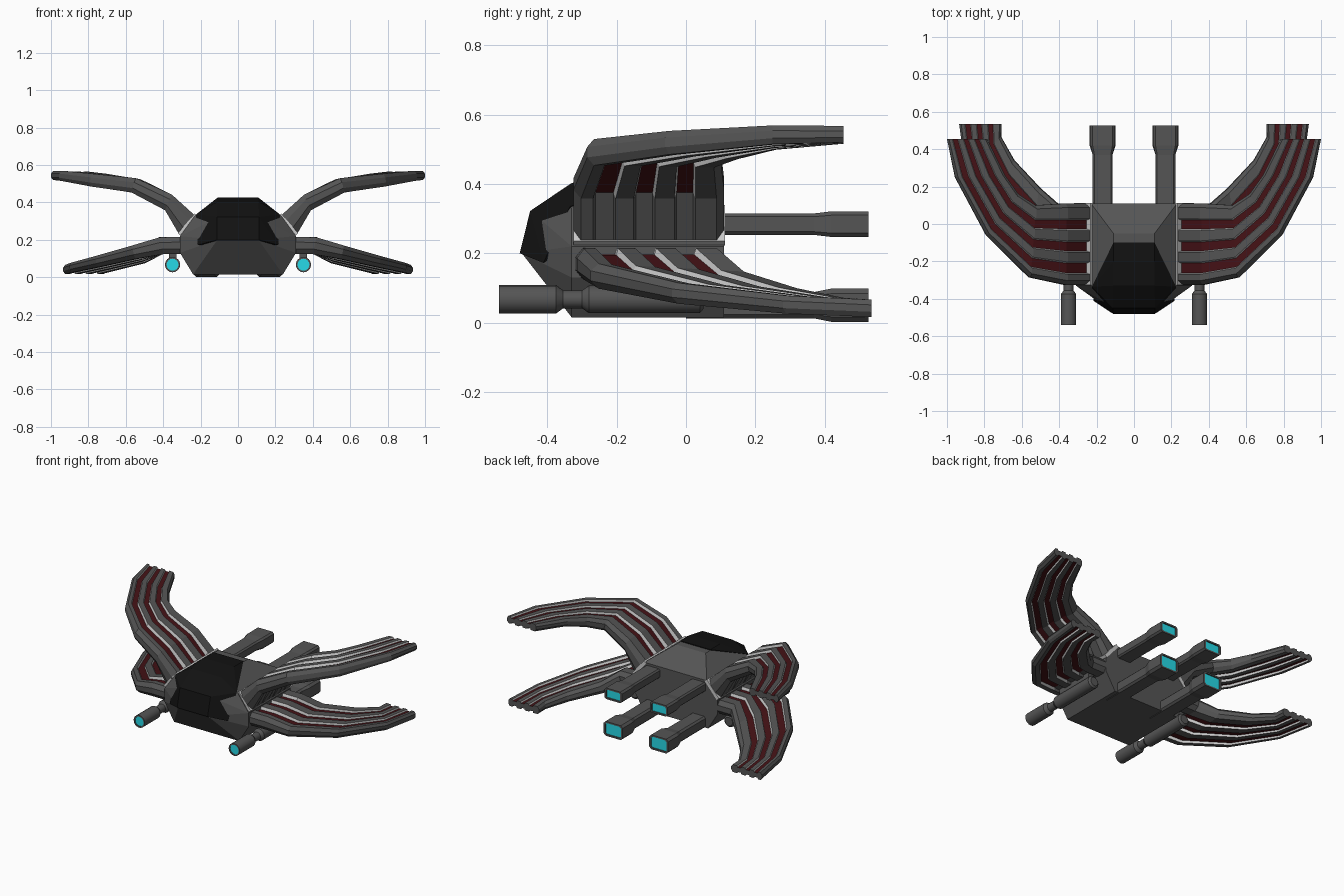
import bpy, bmesh, math
from mathutils import Vector

if "Cube" in bpy.data.objects:
    bpy.data.objects.remove(bpy.data.objects["Cube"])


def material(name, rgb):
    m = bpy.data.materials.new(name)
    m.diffuse_color = (*rgb, 1)
    m.use_nodes = True
    m.node_tree.nodes["Principled BSDF"].inputs["Base Color"].default_value = m.diffuse_color
    return m


GREY = material("hull_grey", (0.09, 0.09, 0.09))
RED = material("dark_red", (0.06, 0.006, 0.008))
WHITE = material("pale_trim", (0.75, 0.75, 0.75))
BLACK = material("glass", (0.006, 0.006, 0.006))
CYAN = material("glow", (0.02, 0.7, 0.8))


def finish(bm, name, mats, mirror=True, smooth=False):
    bmesh.ops.recalc_face_normals(bm, faces=bm.faces)
    me = bpy.data.meshes.new(name)
    bm.to_mesh(me)
    bm.free()
    ob = bpy.data.objects.new(name, me)
    bpy.context.collection.objects.link(ob)
    for m in mats:
        me.materials.append(m)
    if smooth:
        bpy.ops.object.select_all(action='DESELECT')
        ob.select_set(True)
        bpy.context.view_layer.objects.active = ob
        bpy.ops.object.shade_smooth_by_angle(angle=math.radians(30))
    if mirror:
        ob.modifiers.new("mirror", 'MIRROR')
    return ob


def hull(name, half_points, mat):
    """Convex solid from points given on the +x side."""
    bm = bmesh.new()
    for x, y, z in half_points:
        for s in (1, -1):
            bm.verts.new((s * x, y, z))
    bmesh.ops.convex_hull(bm, input=bm.verts)
    bmesh.ops.dissolve_limit(bm, angle_limit=0.02, verts=bm.verts, edges=bm.edges)
    return finish(bm, name, [mat], mirror=False)


def loft(name, rings, mats, pick=lambda span, seg: 0, smooth=False):
    """Skin closed rings, cap both ends; pick gives the material slot."""
    bm = bmesh.new()
    vs = [[bm.verts.new(p) for p in r] for r in rings]
    n = len(vs[0])
    for i in range(len(vs) - 1):
        for j in range(n):
            k = (j + 1) % n
            f = bm.faces.new((vs[i][j], vs[i][k], vs[i + 1][k], vs[i + 1][j]))
            f.material_index = pick(i, j)
    for r in (vs[0], vs[-1]):
        bm.faces.new(r)
    return finish(bm, name, mats, smooth=smooth)


# Fuselage with pointed nose and sloping rear deck
side = [(.24, .015), (.31, .13), (.31, .22), (.23, .33)]
body = [(x, y, z) for y in (-.33, .11) for x, z in side]
body += [(.11, -.05, .42), (.11, -.2, .42), (.11, -.33, .397),
         (.11, -.444, .318), (.11, -.474, .20)]
hull("fuselage", body, GREY)

# Dark canopy
hull("canopy", [(.11, -.10, .425), (.11, -.2, .425), (.11, -.33, .403), (.225, -.335, .335),
                (.112, -.45, .322), (.112, -.48, .20), (.215, -.412, .172),
                (.10, -.10, .38), (.15, -.33, .25)], BLACK)

# Pale root plates between fuselage and upper wings
plate = [(.305, .222), (.322, .235), (.232, .34), (.215, .327)]
loft("wing_root_plate", [[(x, y, z) for x, z in plate] for y in (-.325, .113)], [WHITE])

# Wing cross-section: chord position, height, material of the segment that follows
top = [(0, .4, 0), (.05, 1, 0)]
for a, b in ((.13, .28), (.40, .54), (.67, .81)):
    top += [(a, 1, 2), (a + .015, .6, 1), (b - .015, .6, 2), (b, 1, 0)]
top += [(.95, 1, 0), (1, .4, 0)]
N = len(top)
seg_mat = [p[2] for p in top]
seg_mat += seg_mat[-2::-1] + [0]


def wing(name, stations):
    rings = []
    for i, (lead, trail, nx, nz) in enumerate(stations):
        L, T, n = Vector(lead), Vector(trail), Vector((nx, 0, nz))
        ring = [L.lerp(T, t) + n * h for t, h, _ in top]
        for t, h, _ in reversed(top):
            h = 1 if i == 0 and h == .6 else h
            ring.append(L.lerp(T, t) - n * h)
        rings.append(ring)
    loft(name, rings, [GREY, RED, WHITE],
         lambda i, j: 0 if (i == 0 and j >= N) else seg_mat[j])


# leading point, trailing point, half-thickness vector (x, z)
wing("upper_wing", [
    ((.272, -.325, .28), (.272, .11, .28), -.045, .047),
    ((.372, -.325, .40), (.372, .11, .40), -.018, .042),
    ((.56, -.285, .492), (.53, .10, .485), -.012, .038),
    ((.79, -.06, .520), (.62, .16, .505), -.006, .034),
    ((.957, .25, .543), (.69, .26, .525), -.003, .027),
    ((1.0, .455, .544), (.785, .455, .54), 0, .024)])
wing("lower_wing", [
    ((.29, -.32, .17), (.29, .11, .17), 0, .045),
    ((.41, -.315, .168), (.41, .11, .17), .01, .045),
    ((.56, -.275, .135), (.50, .19, .11), .008, .036),
    ((.76, -.04, .085), (.64, .34, .068), .005, .03),
    ((.90, .28, .052), (.71, .465, .045), .002, .026),
    ((.935, .535, .041), (.708, .535, .041), 0, .025)])


def chamfered(cx, cz, w, h, y):
    """Eight-sided chamfered rectangle in the xz plane."""
    c = .3 * min(w, h)
    pts = [(w, h - c), (w - c, h), (c - w, h), (-w, h - c),
           (-w, c - h), (c - w, -h), (w - c, -h), (w, c - h)]
    return [(cx + x, y, cz + z) for x, z in pts]


# Rear engines: pipe, flare and nozzle box with glowing end
for name, z, hp, hb, wb in (("lower_engine", .05, .038, .048, .07),
                            ("upper_engine", .284, .031, .037, .064)):
    x = .168
    loft(name, [chamfered(x, z, .053, hp, 0), chamfered(x, z, .053, hp, .37),
                chamfered(x, z, wb, hb, .42), chamfered(x, z, wb, hb, .527),
                chamfered(x, z, wb - .012, hb - .01, .527),
                chamfered(x, z, wb - .012, hb - .01, .515)], [GREY])
    g = [(x + sx * (wb - .014), sz * (hb - .012) + z) for sx, sz in
         ((1, 1), (-1, 1), (-1, -1), (1, -1))]
    loft(name + "_glow", [[(a, y, b) for a, b in g] for y in (.51, .522)], [CYAN])


def circle(x, y, z, r, n=16):
    return [(x + r * math.cos(2 * math.pi * k / n), y, z + r * math.sin(2 * math.pi * k / n))
            for k in range(n)]


# Front guns under the lower wings, with housing, neck and barrel
gx, gz = .35, .067
loft("gun", [circle(gx, y, gz, r) for y, r in
             ((.05, .028), (.04, .04), (-.28, .04), (-.30, .026), (-.355, .026),
              (-.375, .041), (-.54, .041), (-.54, .032), (-.53, .032))], [GREY], smooth=True)
loft("gun_glow", [circle(gx, y, gz, .032) for y in (-.525, -.536)], [CYAN])

# Pylon joining each gun housing to the wing
loft("gun_pylon", [[(x, y, z) for x, z in ((.33, .09), (.37, .09), (.37, .15), (.33, .15))]
                   for y in (-.25, .02)], [GREY])
